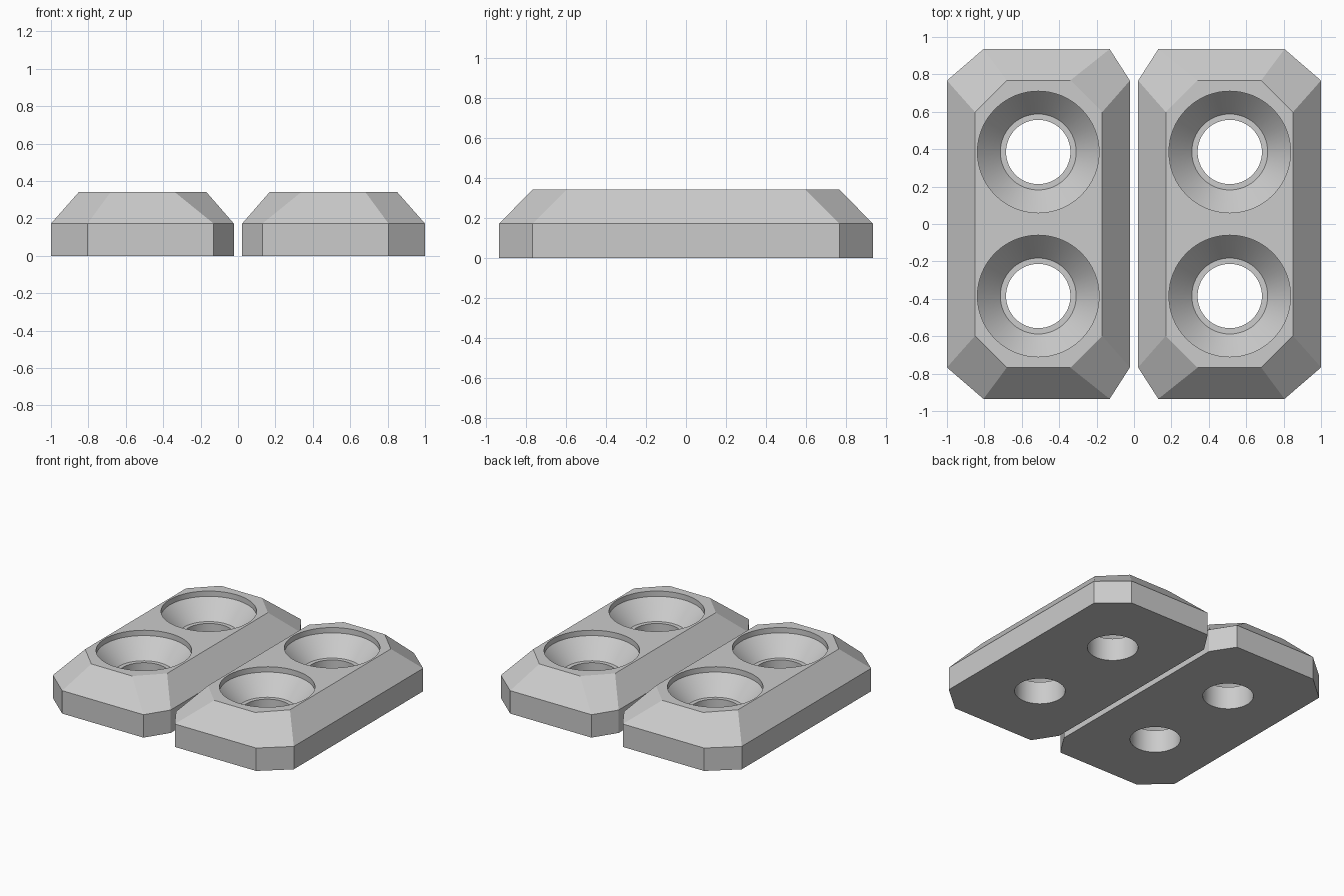
import bpy, bmesh, math

cube = bpy.data.objects.get("Cube")
if cube:
    bpy.data.objects.remove(cube, do_unlink=True)

grey = bpy.data.materials.new("light_grey")
grey.use_nodes = True
color = (0.6, 0.6, 0.6, 1)
grey.diffuse_color = color
grey.node_tree.nodes["Principled BSDF"].inputs["Base Color"].default_value = color

HOLE_X, HOLE_Y = 0.512, 0.385
SEGMENTS = 64


def finish(name, bm):
    bmesh.ops.recalc_face_normals(bm, faces=bm.faces)
    mesh = bpy.data.meshes.new(name)
    bm.to_mesh(mesh)
    bm.free()
    mesh.materials.append(grey)
    obj = bpy.data.objects.new(name, mesh)
    bpy.context.collection.objects.link(obj)
    return obj


def loft(bm, rings):
    """Skin equal-length closed rings and cap both ends."""
    loops = [[bm.verts.new(p) for p in ring] for ring in rings]
    n = len(loops[0])
    for a, b in zip(loops, loops[1:]):
        for i in range(n):
            j = (i + 1) % n
            bm.faces.new((a[i], a[j], b[j], b[i]))
    bm.faces.new(loops[0][::-1])
    bm.faces.new(loops[-1])


def octagon(side, x0, x1, y, cut_in, cut_out, cut_y, z):
    """Rectangle with clipped corners; cuts differ on inner and outer sides."""
    half = [(x0, y - cut_y), (x0 + cut_in, y), (x1 - cut_out, y), (x1, y - cut_y)]
    pts = half + [(px, -py) for px, py in reversed(half)]
    return [(side * px, py, z) for px, py in pts]


def plate(name, side):
    # Bevelled body
    bm = bmesh.new()
    base = (side, 0.022, 1.0, 0.935, 0.108, 0.195, 0.168)
    top = (side, 0.17, 0.85, 0.768, 0.17, 0.17, 0.17)
    loft(bm, [octagon(*base, 0), octagon(*base, 0.172), octagon(*top, 0.342)])
    body = finish(name, bm)

    # Countersunk screw holes
    bm = bmesh.new()
    profile = [(0.172, -0.1), (0.172, 0.17), (0.203, 0.17),
               (0.325, 0.302), (0.325, 0.45)]
    angles = [math.tau * i / SEGMENTS for i in range(SEGMENTS)]
    for y in (-HOLE_Y, HOLE_Y):
        loft(bm, [[(side * HOLE_X + r * math.cos(a), y + r * math.sin(a), z)
                   for a in angles] for r, z in profile])
    cutter = finish(name + "_hole_cutter", bm)
    cutter.hide_render = True

    mod = body.modifiers.new("holes", "BOOLEAN")
    mod.operation = "DIFFERENCE"
    mod.solver = "EXACT"
    mod.object = cutter
    bpy.ops.object.select_all(action="DESELECT")
    bpy.context.view_layer.objects.active = body
    body.select_set(True)
    bpy.ops.object.modifier_apply(modifier=mod.name)
    bpy.data.objects.remove(cutter, do_unlink=True)
    bpy.ops.object.shade_smooth_by_angle(angle=math.radians(20))


plate("left_plate", 1)
plate("right_plate", -1)
